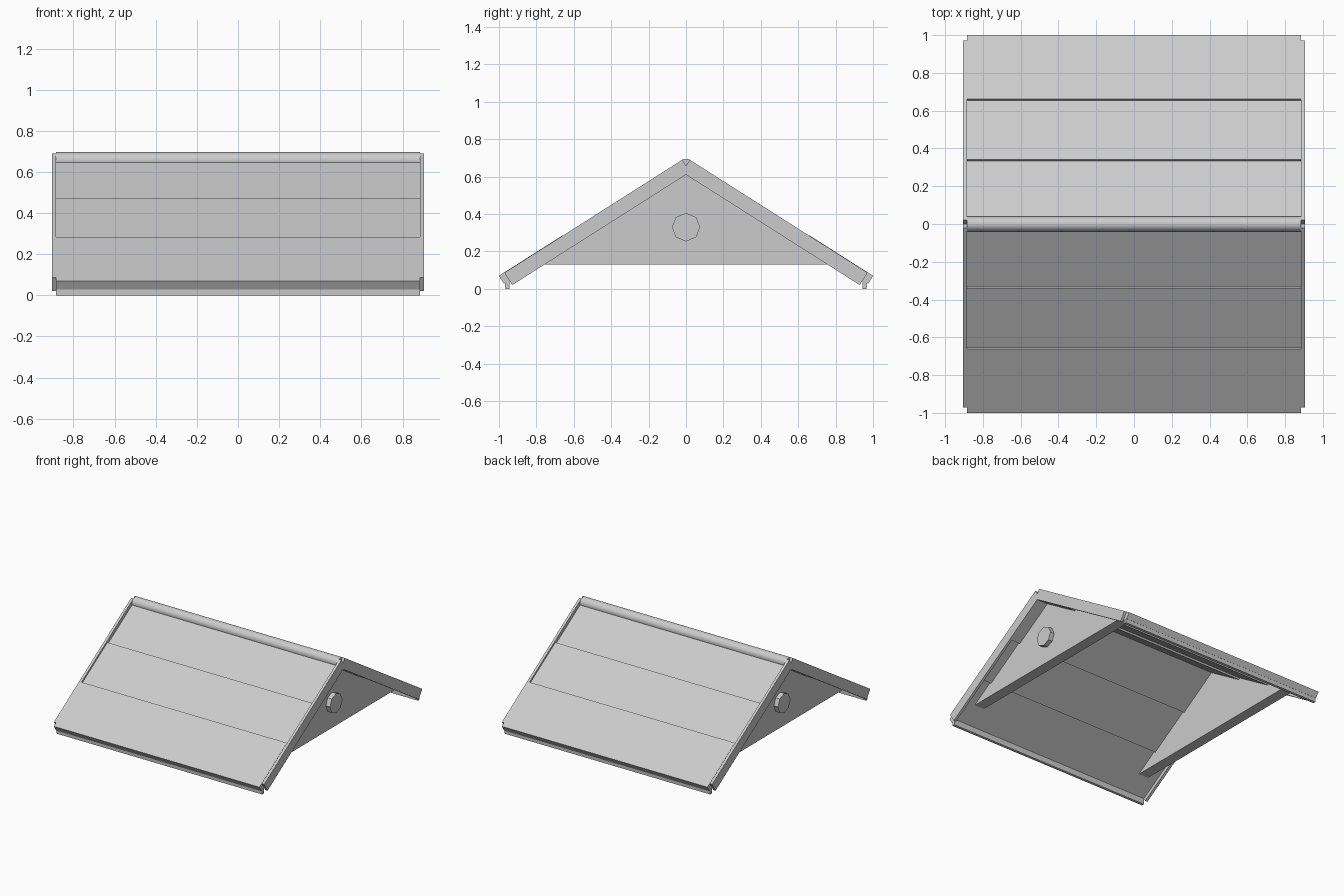
import bpy, bmesh, math

if "Cube" in bpy.data.objects:
    bpy.data.objects.remove(bpy.data.objects["Cube"])

SLOPE = math.atan(0.635)
C, S = math.cos(SLOPE), math.sin(SLOPE)
APEX = 0.703


def on_slope(s, n):
    """Point (y, z): s down the slope from the apex, n outward from the roof line."""
    return (s * C + n * S, APEX - s * S + n * C)


def at_ridge(n):
    """Point on the centre plane at offset n from the roof line."""
    return (0.0, APEX + n / C)


def prism(name, profile, x0, x1):
    """Extrude a (y, z) profile from x0 to x1."""
    bm = bmesh.new()
    face = bm.faces.new([bm.verts.new((x0, y, z)) for y, z in profile])
    ext = bmesh.ops.extrude_face_region(bm, geom=[face])
    verts = [g for g in ext["geom"] if isinstance(g, bmesh.types.BMVert)]
    bmesh.ops.translate(bm, verts=verts, vec=(x1 - x0, 0, 0))
    bmesh.ops.recalc_face_normals(bm, faces=bm.faces)
    mesh = bpy.data.meshes.new(name)
    bm.to_mesh(mesh)
    bm.free()
    obj = bpy.data.objects.new(name, mesh)
    bpy.context.collection.objects.link(obj)
    return obj


def cylinder(name, sides, radius, depth, loc):
    """Cylinder lying along x."""
    bpy.ops.mesh.primitive_cylinder_add(vertices=sides, radius=radius, depth=depth,
                                        location=loc, rotation=(0, math.pi / 2, 0))
    obj = bpy.context.object
    obj.name = name
    return obj


HALF = 0.885       # half length of the roof boards
THICK = 0.05       # board thickness
DEPTH = 0.078      # barge board depth

for side, sy in (("front", -1), ("back", 1)):
    def mirrored(pts):
        return [(sy * y, z) for y, z in pts]

    # three roof boards, each one a step higher towards the eave
    top, mid, low = -0.028, -0.014, 0.002
    boards = {
        "upper": [at_ridge(top), on_slope(0.412, top),
                  on_slope(0.412, top - THICK), at_ridge(top - THICK)],
        "middle": [on_slope(0.412, mid), on_slope(0.783, mid),
                   on_slope(0.783, mid - THICK), on_slope(0.412, mid - THICK)],
        "lower": [on_slope(0.783, low), on_slope(1.184, low),
                  on_slope(1.184, low - THICK), on_slope(0.783, low - THICK)],
    }
    for key, pts in boards.items():
        prism(f"{side}_{key}_roof_board", mirrored(pts), -HALF, HALF)

    # drip lip under the eave
    prism(f"{side}_eave_lip",
          mirrored([(0.966, 0), (0.968, 0.036), (0.945, 0.05), (0.945, 0)]), -HALF, HALF)

    # barge boards at both ends, notched at the apex
    barge = [on_slope(0.024, 0), on_slope(1.15, 0), on_slope(1.15, -DEPTH),
             at_ridge(-DEPTH), (0, 0.658)]
    for end, sx in (("left", -1), ("right", 1)):
        prism(f"{side}_{end}_barge_board", mirrored(barge), sx * HALF, sx * 0.905)

# rounded ridge pole
ridge = cylinder("ridge_pole", 24, 0.04, 2 * HALF, (0, 0, 0.656))
bpy.ops.object.shade_smooth_by_angle(angle=math.radians(40))

# gable walls with an octagonal disc on each outer face
for end, sx in (("left", -1), ("right", 1)):
    prism(f"{end}_gable_wall", [(-0.81, 0.13), (0.81, 0.13), (0, 0.645)], sx * 0.725, sx * 0.81)
    cylinder(f"{end}_gable_disc", 8, 0.076, 0.06, (sx * 0.815, 0, 0.33))
